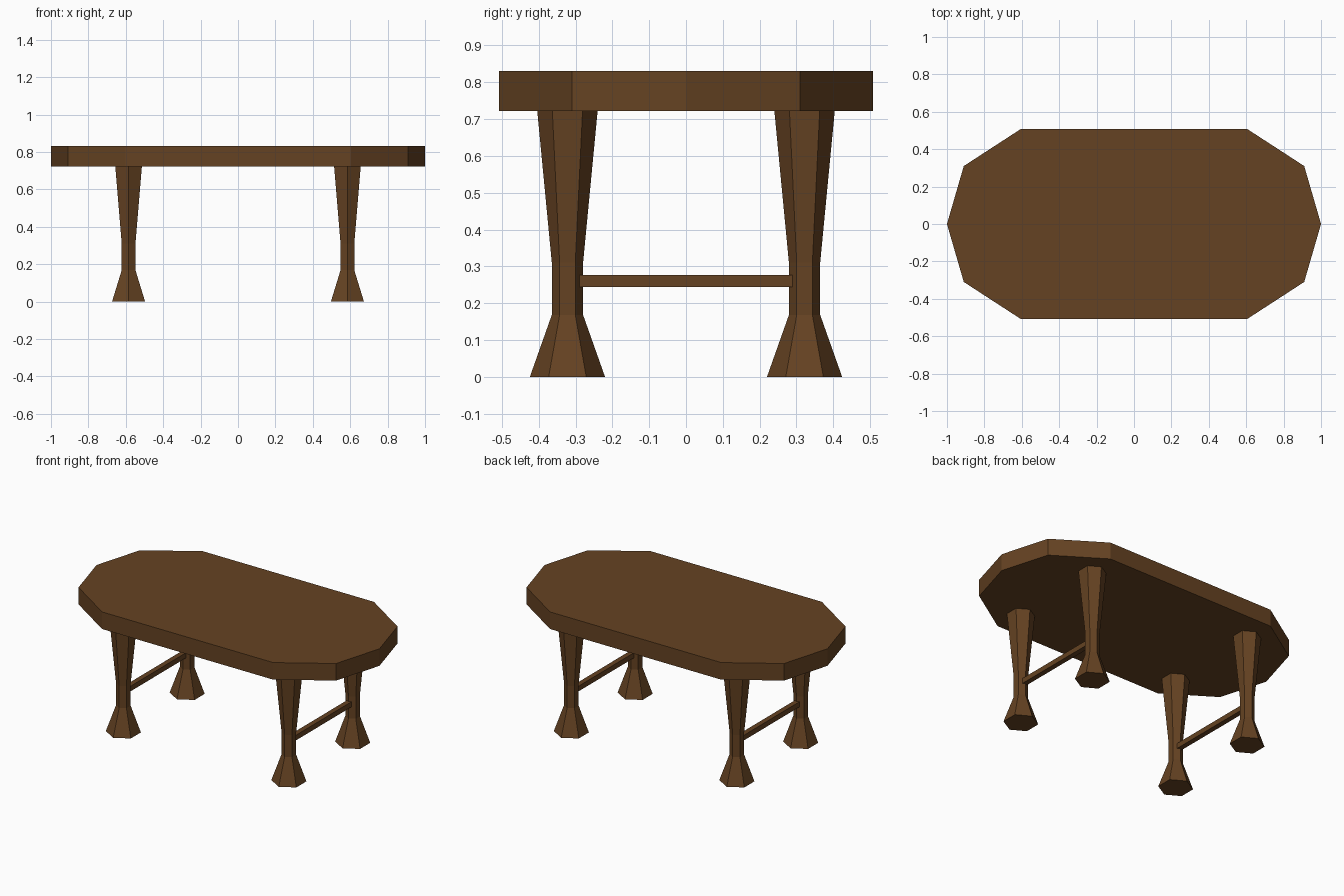
import bpy, bmesh
from math import cos, sin, pi

if "Cube" in bpy.data.objects:
    bpy.data.objects.remove(bpy.data.objects["Cube"])

wood = bpy.data.materials.new("dark_wood")
wood.diffuse_color = (0.13, 0.055, 0.016, 1)
wood.use_nodes = True
wood.node_tree.nodes["Principled BSDF"].inputs["Base Color"].default_value = wood.diffuse_color


def loft(name, sections, location=(0, 0, 0)):
    """Solid through a stack of equal-sized rings, each a list of (x, y, z)."""
    bm = bmesh.new()
    rings = [[bm.verts.new(p) for p in ring] for ring in sections]
    n = len(rings[0])
    for low, high in zip(rings, rings[1:]):
        for i in range(n):
            j = (i + 1) % n
            bm.faces.new((low[i], low[j], high[j], high[i]))
    bm.faces.new(rings[0][::-1])
    bm.faces.new(rings[-1])
    bmesh.ops.recalc_face_normals(bm, faces=bm.faces)
    mesh = bpy.data.meshes.new(name)
    bm.to_mesh(mesh)
    bm.free()
    mesh.materials.append(wood)
    obj = bpy.data.objects.new(name, mesh)
    obj.location = location
    bpy.context.collection.objects.link(obj)
    return obj


def hexagon(radius, z):
    return [(radius * cos(pi / 2 + i * pi / 3), radius * sin(pi / 2 + i * pi / 3), z)
            for i in range(6)]


# Ten-sided tabletop: one quarter outline mirrored both ways
half = [(0.605, -0.508), (0.91, -0.31), (1.0, 0.0), (0.91, 0.31), (0.605, 0.508)]
outline = half + [(-x, -y) for x, y in half]
loft("tabletop", [[(x, y, z) for x, y in outline] for z in (0.722, 0.831)])

# Hexagonal legs: flared foot, narrow ankle, widening to the top
LEG_X, LEG_Y = 0.585, 0.322
profile = [(0.102, 0), (0.0425, 0.168), (0.0425, 0.31), (0.082, 0.722)]
for sx, side in ((-1, "left"), (1, "right")):
    for sy, end in ((-1, "front"), (1, "back")):
        loft(f"{end}_{side}_leg", [hexagon(r, z) for r, z in profile],
             (sx * LEG_X, sy * LEG_Y, 0))

    # Square stretcher joining the front and back legs
    w = 0.0165
    square = [(-w, -w), (w, -w), (w, w), (-w, w)]
    loft(f"{side}_stretcher", [[(x, y, z) for x, z in square] for y in (-0.29, 0.29)],
         (sx * LEG_X, 0, 0.26))
